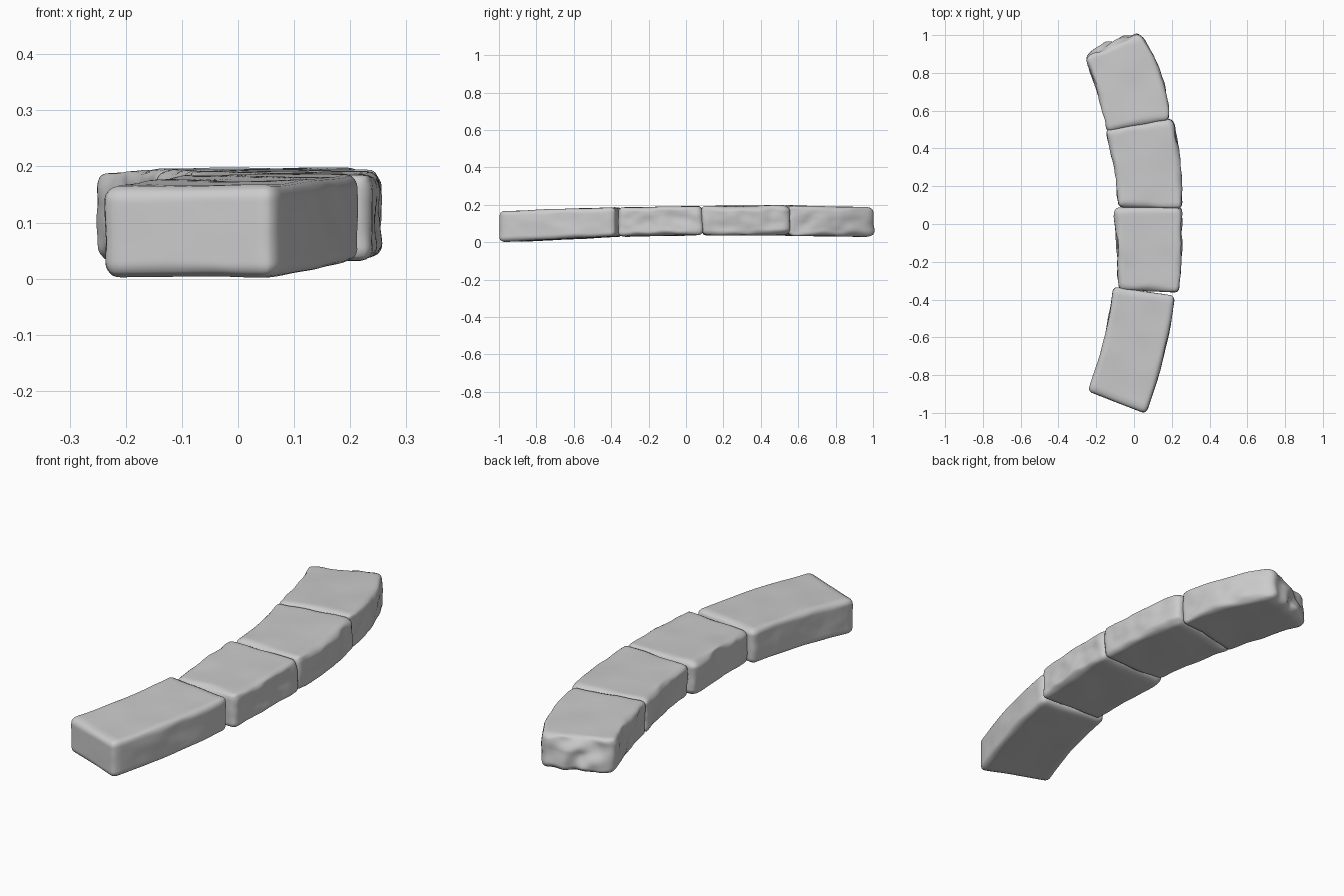
import bpy, bmesh
from mathutils import Vector, noise

if "Cube" in bpy.data.objects:
    bpy.data.objects.remove(bpy.data.objects["Cube"])


def quad(a, b, c, t):
    # Curve passing through a, b, c at t = -1, 0, 1
    return a * (t * (t - 1) / 2) + b * (1 - t * t) + c * (t * (t + 1) / 2)


def stone(name, left, right, bottom, top, rough, seed, end_slope=0.0, radius=0.026):
    L = [Vector(p) for p in left]
    R = [Vector(p) for p in right]
    half = Vector(((R[1] - L[1]).length / 2, (L[2] - L[0]).length / 2, (top[0] - bottom[0]) / 2))
    bm = bmesh.new()
    bmesh.ops.create_cube(bm, size=2)
    bmesh.ops.subdivide_edges(bm, edges=bm.edges[:], cuts=27, use_grid_fill=True)
    off = Vector((seed * 7.3, seed * 3.1, seed * 5.7))
    for v in bm.verts:
        # Rounded box with chips of varying size along its edges
        p = Vector((v.co.x * half.x, v.co.y * half.y, v.co.z * half.z))
        r = radius * (1 + rough * 0.8 * noise.noise(p * 9 + off))
        inner = Vector([max(-(h - r), min(h - r, c)) for c, h in zip(p, half)])
        d = p - inner
        n = d.normalized()
        p = inner + n * r
        # Rough hewn sides, calmer top and bottom
        side = abs(n.x) + 0.25 * abs(n.y)
        a = noise.noise(p * 8 + off) + 0.5 * noise.noise(p * 19 + off)
        p += Vector((n.x, n.y, 0)) * a * 0.013 * rough * side
        p.z += n.z * 0.004 * noise.noise(p * 7 - off)
        u, t, w = p.x / half.x, p.y / half.y, p.z / half.z
        # Bend the block into its place in the arc
        xy = quad(*L, t).lerp(quad(*R, t), (u + 1) / 2)
        f = (t + 1) / 2
        lo = bottom[0] + (bottom[1] - bottom[0]) * f
        hi = top[0] + (top[1] - top[0]) * f
        z = lo + (hi - lo) * (w + 1) / 2
        # Broken far end
        k = max(0, (t - 0.7) / 0.3) * end_slope
        bulge = (1 - u * u) * (0.6 - w * 0.5 + noise.noise(p * 14 + off))
        v.co = (xy.x - 0.3 * k * bulge, xy.y + k * bulge, z)
    for f in bm.faces:
        f.smooth = True
    me = bpy.data.meshes.new(name)
    bm.to_mesh(me)
    bm.free()
    bpy.context.collection.objects.link(bpy.data.objects.new(name, me))


# Four edging stones laid end to end along the arc
stone("front_stone", [(-0.245, -0.885), (-0.16, -0.61), (-0.11, -0.333)],
      [(0.063, -1.005), (0.158, -0.695), (0.217, -0.38)],
      (0.002, 0.03), (0.166, 0.187), 0.3, 1)
stone("middle_stone_a", [(-0.08, -0.347), (-0.09, -0.14), (-0.105, 0.087)],
      [(0.238, -0.363), (0.252, -0.14), (0.253, 0.09)],
      (0.03, 0.038), (0.185, 0.193), 0.9, 2)
stone("middle_stone_b", [(-0.082, 0.09), (-0.103, 0.29), (-0.148, 0.5)],
      [(0.25, 0.082), (0.243, 0.32), (0.203, 0.56)],
      (0.038, 0.037), (0.194, 0.196), 0.9, 3)
stone("back_stone", [(-0.145, 0.488), (-0.192, 0.69), (-0.258, 0.885)],
      [(0.188, 0.55), (0.147, 0.77), (0.038, 1.003)],
      (0.036, 0.03), (0.197, 0.187), 1.0, 4, end_slope=0.03)
